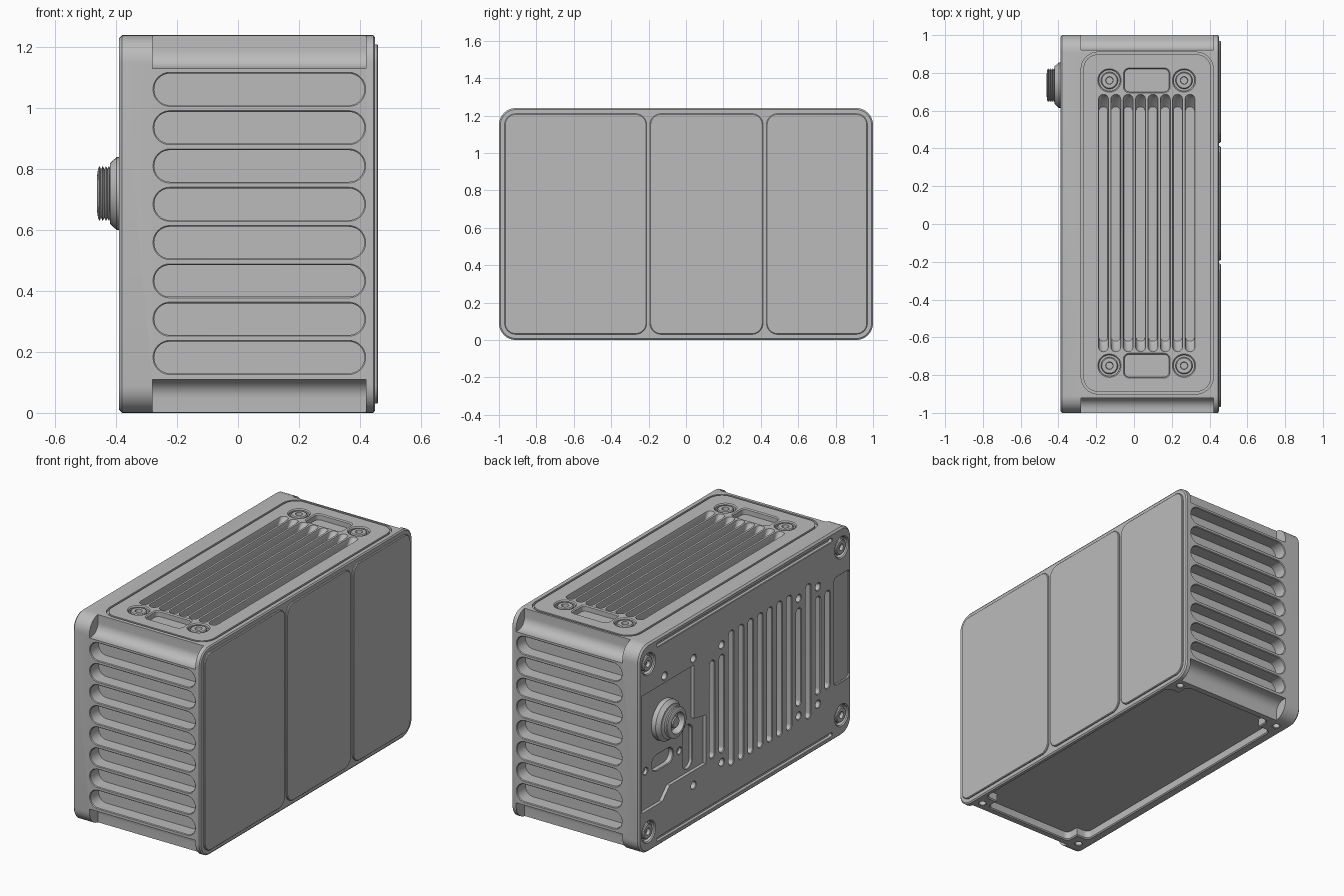
import bpy, bmesh, math
from mathutils import Matrix, Vector

cube = bpy.data.objects.get("Cube")
if cube:
    bpy.data.objects.remove(cube, do_unlink=True)

metal = bpy.data.materials.new("mid grey metal")
metal.use_nodes = True
GREY = (0.5, 0.5, 0.5, 1)
metal.diffuse_color = GREY
metal.node_tree.nodes["Principled BSDF"].inputs["Base Color"].default_value = GREY

AXES = {"x": lambda u, v, w: (w, u, v), "y": lambda u, v, w: (u, w, v), "z": lambda u, v, w: (u, v, w)}


def rounded(u0, u1, v0, v1, r, grow=0.0, steps=8):
    """Rounded rectangle outline, optionally grown outwards."""
    u0, u1, v0, v1 = u0 - grow, u1 + grow, v0 - grow, v1 + grow
    r = min(r + grow, (u1 - u0) * 0.495, (v1 - v0) * 0.495)
    corners = [(u1 - r, v1 - r), (u0 + r, v1 - r), (u0 + r, v0 + r), (u1 - r, v0 + r)]
    return [(cu + r * math.cos(a), cv + r * math.sin(a))
            for q, (cu, cv) in enumerate(corners)
            for a in [math.pi / 2 * (q + i / steps) for i in range(steps + 1)]]


def loft(bm, axis, rings):
    """Closed solid through (position, outline) rings along an axis."""
    place = AXES[axis]
    loops = [[bm.verts.new(place(u, v, w)) for u, v in pts] for w, pts in rings]
    faces = [bm.faces.new(loops[0]), bm.faces.new(loops[-1])]
    for a, b in zip(loops, loops[1:]):
        n = len(a)
        faces += [bm.faces.new((a[i], a[(i + 1) % n], b[(i + 1) % n], b[i])) for i in range(n)]
    bmesh.ops.recalc_face_normals(bm, faces=faces)


def finish(bm, name):
    mesh = bpy.data.meshes.new(name)
    bm.to_mesh(mesh)
    bm.free()
    obj = bpy.data.objects.new(name, mesh)
    bpy.context.collection.objects.link(obj)
    mesh.materials.append(metal)
    return obj


def smooth(obj):
    bpy.ops.object.select_all(action="DESELECT")
    obj.select_set(True)
    bpy.context.view_layer.objects.active = obj
    bpy.ops.object.shade_smooth_by_angle(angle=math.radians(30))


def pocket(bm, axis, rect, surface, depth, flare=0.006):
    """Pocket cutter with a chamfered mouth; positive depth sinks towards the negative axis."""
    s = math.copysign(flare, depth)
    loft(bm, axis, [(surface - depth, rounded(*rect)), (surface - s, rounded(*rect)),
                    (surface + s, rounded(*rect, grow=2 * flare))])


def round_pocket(bm, axis, u, v, r, surface, depth, flare=0.006):
    pocket(bm, axis, (u - r, u + r, v - r, v + r, r), surface, depth, flare)


def carve(obj, bm):
    cutter = finish(bm, "cutter")
    cutter.hide_render = True
    mod = obj.modifiers.new("carve", "BOOLEAN")
    mod.operation, mod.solver, mod.use_self, mod.object = "DIFFERENCE", "EXACT", True, cutter
    bpy.context.view_layer.objects.active = obj
    bpy.ops.object.modifier_apply(modifier=mod.name)
    bpy.data.objects.remove(cutter, do_unlink=True)


def lathe(name, profile, origin, direction, segments=32):
    """Revolve (radius, height) points about a direction."""
    bm = bmesh.new()
    verts = [bm.verts.new((r, 0, h)) for r, h in profile]
    edges = [bm.edges.new(p) for p in zip(verts, verts[1:])]
    bmesh.ops.spin(bm, geom=verts + edges, cent=(0, 0, 0), axis=(0, 0, 1),
                   angle=math.tau, steps=segments, use_duplicate=False)
    bmesh.ops.remove_doubles(bm, verts=bm.verts, dist=1e-5)
    bmesh.ops.recalc_face_normals(bm, faces=bm.faces)
    turn = Vector((0, 0, 1)).rotation_difference(Vector(direction)).to_matrix().to_4x4()
    bm.transform(Matrix.Translation(origin) @ turn)
    obj = finish(bm, name)
    smooth(obj)
    return obj


TOP, LEFT, RIGHT = 1.24, -0.39, 0.45
X0, X1 = -0.28, 0.42

# Main housing: rounded box with thin chamfers
shell = (-1, 1, 0, TOP, 0.09)
bm = bmesh.new()
loft(bm, "x", [(LEFT, rounded(*shell, grow=-0.01)), (LEFT + 0.01, rounded(*shell)),
               (RIGHT - 0.006, rounded(*shell)), (RIGHT, rounded(*shell, grow=-0.008))])
housing = finish(bm, "housing")

# Large cuts: edge notches, bottom cavity, connector bay, edge plate bay
bm = bmesh.new()
for y0, y1 in ((-1.2, -0.92), (0.92, 1.2)):
    for z0, z1 in ((-0.2, 0.11), (1.13, 1.44)):
        notch = rounded(y0, y1, z0, z1, 0.06)
        loft(bm, "x", [(X0, notch), (X1, notch)])
pocket(bm, "z", (-0.33, 0.42, -0.8, 0.8, 0.03), 0, -0.05)
bay = [(0.97, 0.95), (0.48, 0.95), (0.48, 0.63), (0.37, 0.61),
       (0.37, 0.32), (0.71, 0.32), (0.78, 0.25), (0.97, 0.25)]
loft(bm, "x", [(LEFT - 0.02, bay), (LEFT + 0.02, bay)])
pocket(bm, "x", (-0.985, -0.84, 0.32, 0.96, 0.02), LEFT, -0.012, 0.003)
carve(housing, bm)
bm = bmesh.new()
pocket(bm, "z", (-0.25, 0.34, -0.88, 0.88, 0.03), 0, -0.05)
for x in (-0.32, 0.39):
    for y in (-0.87, 0.87):
        round_pocket(bm, "z", x, y, 0.02, 0, -0.04, 0.003)

# Front and back cooling slots
for i in range(8):
    z = 0.182 + i * 0.1257
    for y in (-1, 1):
        pocket(bm, "y", (X0 + 0.005, X1 - 0.005, z - 0.052, z + 0.052, 0.06), y, y * 0.08, 0.004)

# Top fin grooves with ramped ends
for i in range(8):
    x = -0.162 + i * 0.0655
    loft(bm, "z", [(TOP - 0.07, rounded(x - 0.023, x + 0.023, -0.62, 0.62, 0.02)),
                   (TOP - 0.03, rounded(x - 0.024, x + 0.024, -0.66, 0.665, 0.022)),
                   (TOP - 0.004, rounded(x - 0.025, x + 0.025, -0.675, 0.685, 0.025)),
                   (TOP + 0.01, rounded(x - 0.03, x + 0.03, -0.68, 0.69, 0.03))])

# Top pockets and screw wells
top_screws = [(x, y) for x in (-0.13, 0.265) for y in (-0.75, 0.76)]
for y in (-0.75, 0.76):
    pocket(bm, "z", (-0.05, 0.185, y - 0.06, y + 0.06, 0.025), TOP, 0.035)
for x, y in top_screws:
    round_pocket(bm, "z", x, y, 0.056, TOP, 0.03)

# Connector side: vents, holes, rails and ports
for i in range(13):
    y = 0.31 - i * 0.0906
    low = 0.33 if i in (0, 1, 9, 11, 12) else 0.22
    pocket(bm, "x", (y - 0.022, y + 0.022, low, TOP - low, 0.03), LEFT, -0.06, 0.004)
    if i in (1, 9, 11):
        for z in (0.27, 0.97):
            round_pocket(bm, "x", y, z, 0.022, LEFT, -0.03, 0.003)
for y, z in ((0.485, 0.99), (0.485, 0.235), (0.757, 0.99)):
    round_pocket(bm, "x", y, z, 0.022, LEFT, -0.03, 0.003)
for z in (0.04, 1.2):
    pocket(bm, "x", (-0.82, 0.83, z - 0.011, z + 0.011, 0.012), LEFT, -0.02, 0.003)
side_screws = [(y, z) for y in (-0.91, 0.91) for z in (0.12, 1.12)]
for y, z in side_screws:
    round_pocket(bm, "x", y, z, 0.06, LEFT, -0.03)
pocket(bm, "x", (0.65, 0.85, 0.44, 0.53, 0.05), LEFT + 0.02, -0.03, 0.004)
pocket(bm, "x", (0.47, 0.56, 0.34, 0.6, 0.05), LEFT + 0.02, -0.02, 0.003)
for y in (0.59, 0.91):
    round_pocket(bm, "x", y, 0.475, 0.02, LEFT + 0.02, -0.02, 0.003)
carve(housing, bm)

# Thin seam around the top plate
bm = bmesh.new()
loft(bm, "z", [(z, rounded(X0, X1, -0.9, 0.91, 0.09)) for z in (TOP - 0.015, TOP + 0.02)])
seam = finish(bm, "seam_cutter")
bm = bmesh.new()
loft(bm, "z", [(z, rounded(X0, X1, -0.9, 0.91, 0.09, grow=-0.012)) for z in (TOP - 0.05, TOP + 0.05)])
carve(seam, bm)
bm = bmesh.new()
bm.from_mesh(seam.data)
bpy.data.objects.remove(seam, do_unlink=True)
carve(housing, bm)
smooth(housing)

# Three flat cover panels
for name, y0, y1 in (("front", -0.97, -0.21), ("middle", -0.193, 0.412), ("back", 0.43, 0.97)):
    rect = (y0, y1, 0.03, 1.21, 0.06)
    bm = bmesh.new()
    loft(bm, "x", [(RIGHT - 0.005, rounded(*rect)), (RIGHT + 0.006, rounded(*rect)),
                   (RIGHT + 0.01, rounded(*rect, grow=-0.004))])
    smooth(finish(bm, name + "_cover_panel"))

# Socket screws
screw = [(0, -0.018), (0.018, -0.018), (0.02, 0), (0.04, 0), (0.045, -0.005), (0.045, -0.03)]
for i, (x, y) in enumerate(top_screws):
    lathe(f"top_screw_{i}", screw, (x, y, TOP - 0.003), (0, 0, 1))
for i, (y, z) in enumerate(side_screws):
    lathe(f"side_screw_{i}", screw, (LEFT + 0.003, y, z), (-1, 0, 0))

# Threaded round connector with flange, socket and centre pin
port = (LEFT, 0.735, 0.72)
lathe("connector_flange", [(0, -0.03), (0.12, -0.03), (0.12, 0.008), (0.1, 0.03), (0.06, 0.03)], port, (-1, 0, 0))
thread = [(0.09 if i % 2 else 0.08, 0.028 + i * 0.0052) for i in range(9)]
lathe("connector_thread", thread + [(0.062, 0.072), (0.058, 0.03), (0, 0.03)], port, (-1, 0, 0))
lathe("connector_pin", [(0, 0.06), (0.03, 0.06), (0.034, 0.055), (0.034, 0.02)], port, (-1, 0, 0))
